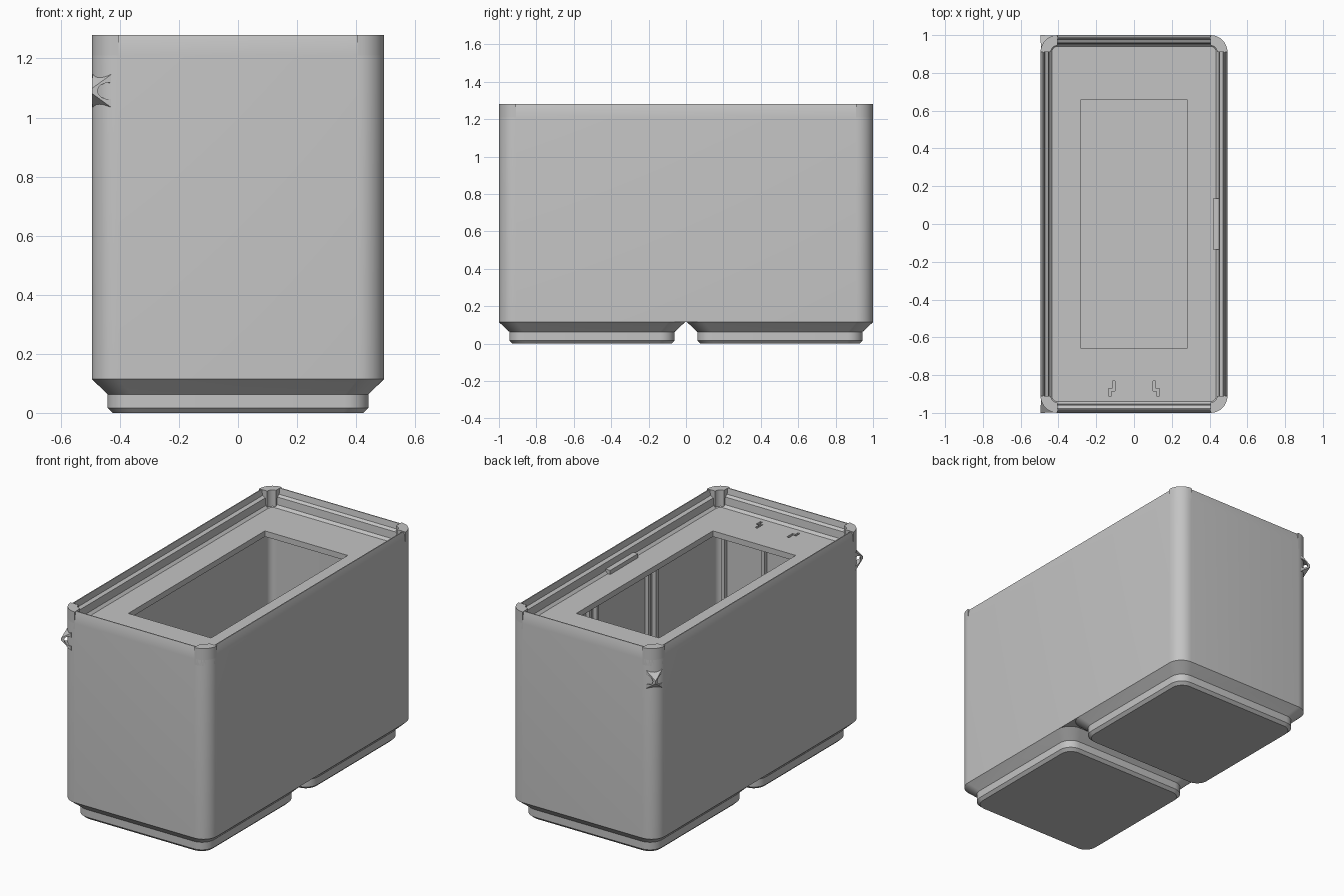
import bpy, bmesh, math
from mathutils import Vector, Matrix

cube = bpy.data.objects.get("Cube")
if cube:
    bpy.data.objects.remove(cube)

HX, HY, R = 0.495, 1.0, 0.09      # outer half sizes and corner radius
TOP, SHELF, FLOOR = 1.28, 1.175, 0.17

grey = bpy.data.materials.new("plastic grey")
grey.use_nodes = True
grey.diffuse_color = (0.55, 0.55, 0.55, 1)
grey.node_tree.nodes["Principled BSDF"].inputs["Base Color"].default_value = grey.diffuse_color


def finish(bm, name, smooth=True):
    bmesh.ops.recalc_face_normals(bm, faces=bm.faces)
    mesh = bpy.data.meshes.new(name)
    bm.to_mesh(mesh)
    bm.free()
    mesh.materials.append(grey)
    obj = bpy.data.objects.new(name, mesh)
    bpy.context.collection.objects.link(obj)
    bpy.ops.object.select_all(action='DESELECT')
    obj.select_set(True)
    bpy.context.view_layer.objects.active = obj
    if smooth:
        bpy.ops.object.shade_smooth_by_angle(angle=math.radians(25))
    return obj


def arc(cx, cy, r, start, n=8):
    angles = [start + math.pi / 2 * i / n for i in range(n + 1)]
    return [(cx + r * math.cos(a), cy + r * math.sin(a)) for a in angles]


def rounded_rect(hx, hy, r):
    pts = []
    for k, (sx, sy) in enumerate([(1, 1), (-1, 1), (-1, -1), (1, -1)]):
        pts += arc(sx * (hx - r), sy * (hy - r), r, k * math.pi / 2)
    return pts


def loft(name, levels, cy=0):
    """Skin rounded rectangles given as (z, half x, half y, radius)."""
    bm = bmesh.new()
    rings = [[bm.verts.new((x, y + cy, z)) for x, y in rounded_rect(hx, hy, r)]
             for z, hx, hy, r in levels]
    for a, b in zip(rings, rings[1:]):
        for i in range(len(a)):
            j = (i + 1) % len(a)
            bm.faces.new((a[i], a[j], b[j], b[i]))
    bm.faces.new(rings[0])
    bm.faces.new(rings[-1])
    return finish(bm, name)


def prism(name, outline, z0, z1, smooth=False):
    bm = bmesh.new()
    face = bm.faces.new([bm.verts.new((x, y, z0)) for x, y in outline])
    top = bmesh.ops.extrude_face_region(bm, geom=[face])["geom"]
    bmesh.ops.translate(bm, vec=(0, 0, z1 - z0),
                        verts=[v for v in top if isinstance(v, bmesh.types.BMVert)])
    return finish(bm, name, smooth)


def box(name, x0, x1, y0, y1, z0, z1):
    return prism(name, [(x0, y0), (x1, y0), (x1, y1), (x0, y1)], z0, z1)


def cut(obj, cutter):
    mod = obj.modifiers.new("cut", 'BOOLEAN')
    mod.operation, mod.solver, mod.object = 'DIFFERENCE', 'EXACT', cutter
    bpy.context.view_layer.objects.active = obj
    bpy.ops.object.modifier_apply(modifier=mod.name)
    bpy.data.objects.remove(cutter)


def inset(z, d):
    return (z, HX - d, HY - d, max(R - d, 0.02))


# Hollow body: outer wall, lip, shelf with window, inner chamber
body = loft("body", [
    inset(0.115, 0), inset(1.21, 0), inset(1.25, 0.004), inset(TOP, 0.012),
    inset(TOP, 0.018), inset(1.245, 0.024), inset(1.235, 0.042), inset(1.19, 0.046),
    inset(SHELF, 0.06),
    (SHELF, 0.28, 0.66, 0.003), (SHELF - 0.035, 0.28, 0.66, 0.003),
    inset(SHELF - 0.035, 0.05), inset(FLOOR, 0.05)])

# Stepped clip slots through the shelf near the front
for s in (-1, 1):
    slot = [(0.135, -0.91), (0.135, -0.87), (0.115, -0.87), (0.115, -0.83),
            (0.1, -0.83), (0.1, -0.885), (0.12, -0.885), (0.12, -0.91)]
    cut(body, prism("slot_cutter", [(s * x, y) for x, y in slot], 1.1, 1.2))

# Two stepped feet
for name, cy in (("front_foot", -0.5025), ("back_foot", 0.5025)):
    loft(name, [(0, 0.425, 0.425, 0.07), (0.017, 0.442, 0.442, 0.08),
                (0.063, 0.442, 0.442, 0.08), (0.115, HX, 0.4975, R)], cy)

# Full-height corner posts of the lip
for k, (sx, sy) in enumerate([(1, 1), (-1, 1), (-1, -1), (1, -1)]):
    cx, cy, a = sx * (HX - R), sy * (HY - R), k * math.pi / 2
    outline = arc(cx, cy, R, a) + arc(cx, cy, 0.035, a)[::-1]
    prism("corner_post_%d" % (k + 1), outline, SHELF, TOP, True)

# Cord lugs on the two right-hand corners, each with a diagonal hole
for name, s in (("front_lug", -1), ("back_lug", 1)):
    bm = bmesh.new()
    z = 1.09
    for p in [(-HX, s, z + 0.008), (-HX, s, z - 0.008),
              (-0.43, s * 0.998, z + 0.055), (-0.43, s * 0.998, z - 0.055),
              (-HX + 0.002, s * 0.935, z + 0.055), (-HX + 0.002, s * 0.935, z - 0.055),
              (-0.43, s * 0.935, z + 0.055), (-0.43, s * 0.935, z - 0.055)]:
        bm.verts.new(p)
    bmesh.ops.convex_hull(bm, input=bm.verts)
    lug = finish(bm, name, False)
    bm = bmesh.new()
    axis = Vector((1, s, 0)).to_track_quat('Z', 'Y').to_matrix().to_4x4()
    d = 0.085 / math.sqrt(2)
    place = Matrix.Translation((-HX + R - d, s * (HY - R + d), z)) @ axis
    bmesh.ops.create_cone(bm, cap_ends=True, segments=24, radius1=0.028,
                          radius2=0.028, depth=0.4, matrix=place)
    cut(lug, finish(bm, "hole_cutter", False))

# Latch strip on the shelf and guide ribs inside the chamber
box("latch_strip", 0.418, 0.45, -0.135, 0.135, SHELF - 0.01, 1.2)
for i, y in enumerate((-0.32, -0.25, 0.25, 0.32)):
    box("guide_rib_%d" % (i + 1), 0.42, 0.446, y - 0.012, y + 0.012, FLOOR, SHELF - 0.035)
for i, x in enumerate((-0.13, 0.13, 0.4)):
    box("front_rib_%d" % (i + 1), x - 0.012, x + 0.012, -0.951, -0.925, FLOOR, SHELF - 0.035)
